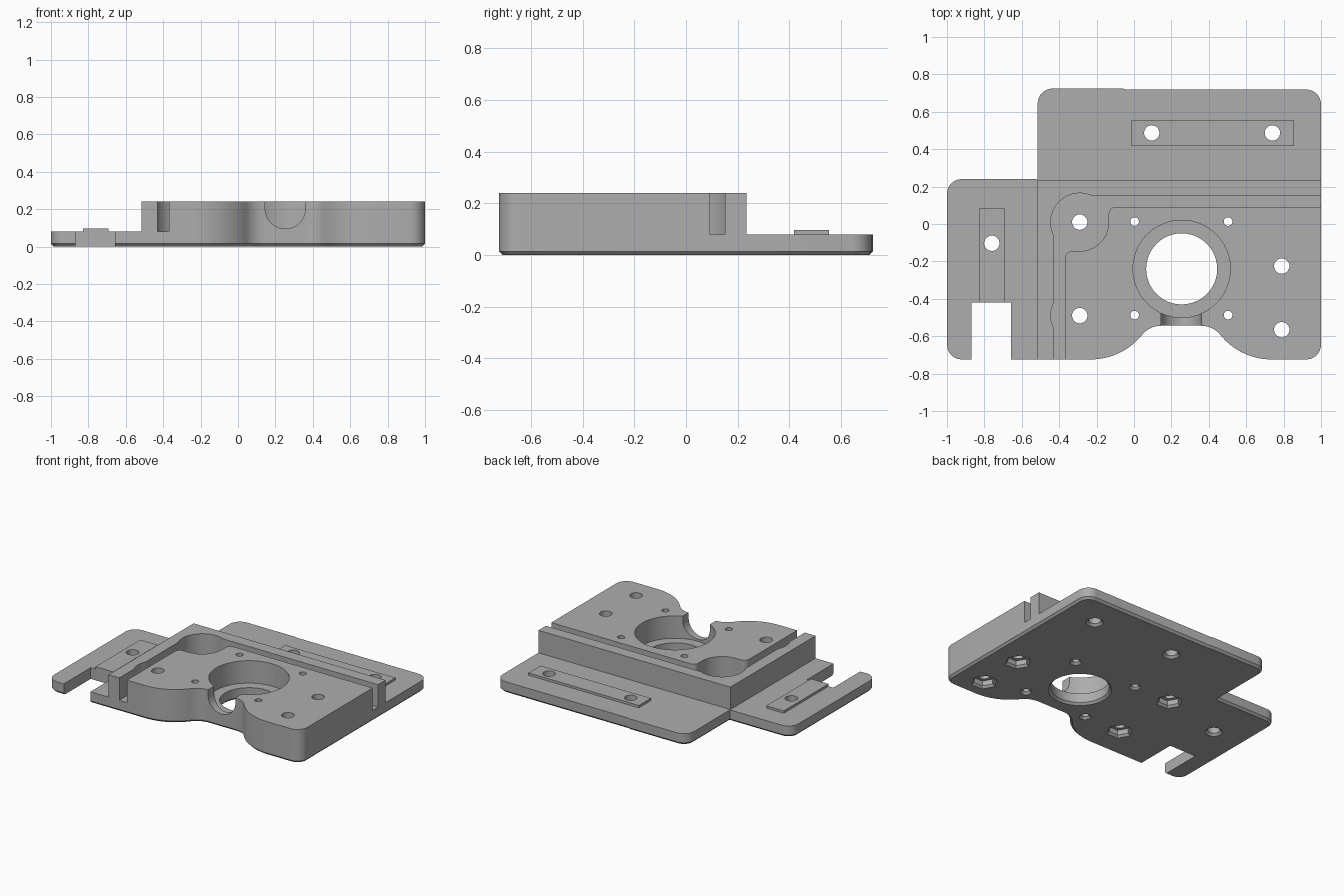
import bpy, bmesh
from math import cos, sin, radians, pi
from mathutils import Matrix

if "Cube" in bpy.data.objects:
    bpy.data.objects.remove(bpy.data.objects["Cube"], do_unlink=True)

grey = bpy.data.materials.new("plain_grey")
grey.use_nodes = True
grey.diffuse_color = (0.42, 0.42, 0.42, 1)
grey.node_tree.nodes["Principled BSDF"].inputs["Base Color"].default_value = (0.42, 0.42, 0.42, 1)

TOP, FLOOR, EDGE, CHAMFER = 0.24, 0.08, 0.724, 0.015


def arc(cx, cy, r, a0, a1, n=12):
    """Points along an arc, angles in degrees."""
    angles = [radians(a0 + (a1 - a0) * i / n) for i in range(n + 1)]
    return [(cx + r * cos(a), cy + r * sin(a)) for a in angles]


def make_object(name, bm):
    bmesh.ops.recalc_face_normals(bm, faces=bm.faces)
    mesh = bpy.data.meshes.new(name)
    bm.to_mesh(mesh)
    bm.free()
    mesh.materials.append(grey)
    ob = bpy.data.objects.new(name, mesh)
    bpy.context.collection.objects.link(ob)
    return ob


def prism(name, pts, z0, z1, chamfer=0, turn=None):
    """Extrude an outline; the chamfer tapers the lower rim inward."""
    bm = bmesh.new()
    base = bm.faces.new([bm.verts.new((x, y, z0 + chamfer)) for x, y in pts])
    base.normal_update()
    if base.normal.z > 0:
        base.normal_flip()
    copy = bmesh.ops.extrude_face_region(bm, geom=[base], use_keep_orig=True)
    for v in copy["geom"]:
        if isinstance(v, bmesh.types.BMVert):
            v.co.z = z1
    bmesh.ops.recalc_face_normals(bm, faces=bm.faces)
    if chamfer:
        low = [f for f in bm.faces if f.normal.z < -0.9]
        bmesh.ops.inset_region(bm, faces=low, thickness=chamfer, use_even_offset=True)
        for f in bm.faces:
            if f.normal.z < -0.9 and len(f.verts) > 4:
                for v in f.verts:
                    v.co.z = z0
    if turn:
        bm.transform(turn)
    return make_object(name, bm)


def box(name, x0, x1, y0, y1, z0, z1):
    return prism(name, [(x0, y0), (x1, y0), (x1, y1), (x0, y1)], z0, z1)


def cone(name, x, y, z0, z1, r0, r1, sides=48, spin=0):
    bm = bmesh.new()
    place = Matrix.Translation((x, y, (z0 + z1) / 2)) @ Matrix.Rotation(spin, 4, "Z")
    bmesh.ops.create_cone(bm, cap_ends=True, segments=sides, radius1=r0, radius2=r1,
                          depth=z1 - z0, matrix=place)
    return make_object(name, bm)


def cut(target, tool):
    mod = target.modifiers.new("cut", "BOOLEAN")
    mod.operation, mod.solver, mod.object = "DIFFERENCE", "EXACT", tool
    bpy.context.view_layer.objects.active = target
    bpy.ops.object.modifier_apply(modifier=mod.name)
    bpy.data.objects.remove(tool, do_unlink=True)


def drill(target, x, y, r, hexagon=False):
    """Through hole with a countersunk underside and optional nut pocket."""
    cut(target, cone("drill", x, y, -0.1, 0.4, r, r))
    if hexagon:
        cut(target, cone("nut_pocket", x, y, -0.02, 0.05, 0.072, 0.072, 6, pi / 6))
        cut(target, cone("nut_rim", x, y, -0.01, CHAMFER, 0.097, 0.072, 6, pi / 6))
    else:
        cut(target, cone("rim", x, y, -0.01, CHAMFER, r + 0.025, r))


# Stepped body: full outline, lowered at the left and the back
R = 0.08
outline = (
    arc(-1 + R, -EDGE + R, R, 180, 270)
    + arc(-0.23, -0.374, 0.35, 270, 321.3, 20)
    + arc(0.145, -0.674, 0.13, 141.3, 90)
    + arc(0.36, -0.674, 0.13, 90, 38.7)
    + arc(0.735, -0.374, 0.35, 218.7, 270, 20)
    + arc(1 - R, -EDGE + R, R, 270, 360)
    + arc(1 - R, 0.719 - R, R, 0, 90)
    + [(-0.04, 0.719), (-0.06, EDGE)]
    + arc(-0.515 + R, EDGE - R, R, 90, 180)
    + [(-0.515, 0.24)]
    + arc(-1 + R, 0.24 - R, R, 90, 180)
)
body = prism("mounting_body", outline, 0, TOP, CHAMFER)
cut(body, box("left_step", -1.2, -0.515, -1, 1, FLOOR, 0.5))
cut(body, box("back_step", -1.2, 1.2, 0.235, 1, FLOOR, 0.5))
cut(body, box("tab_slot", -0.868, -0.658, -1, -0.42, -0.1, 0.5))

# Cable channel with a round corner pocket
channel = (
    [(1.1, 0.15)]
    + arc(-0.29, 0.01, 0.155, 64.6, 205.4, 32)
    + arc(-0.29, -0.49, 0.155, 154.6, 205.4)
    + [(-0.43, -0.8), (-0.37, -0.8)]
    + arc(-0.33, -0.185, 0.04, 180, 90)
    + arc(-0.29, 0.01, 0.155, 270, 360, 24)
    + arc(-0.1, 0.055, 0.035, 180, 90)
    + [(1.1, 0.09)]
)
cut(body, prism("channel", channel, FLOOR, 0.5))

# Central bore, its wide seat and the front U-shaped notch
drill(body, 0.255, -0.24, 0.19)
cut(body, cone("seat", 0.255, -0.24, FLOOR, 0.5, 0.26, 0.26, 72))
notch = [(0.36, 0.5), (0.145, 0.5)] + arc(0.2525, 0.2025, 0.1075, 180, 360, 24)
cut(body, prism("notch", notch, 0.3, 0.7, turn=Matrix.Rotation(pi / 2, 4, "X")))

# Bolt holes with nut pockets, and small screw holes
for x, y in [(-0.29, 0.01), (-0.29, -0.49), (0.79, -0.225), (0.79, -0.565)]:
    drill(body, x, y, 0.041, True)
for x in (0.003, 0.503):
    for y in (0.013, -0.487):
        drill(body, x, y, 0.023)

# Raised pads with mounting holes
back_pad = box("back_pad", -0.015, 0.855, 0.418, 0.553, FLOOR, 0.097)
left_pad = box("left_pad", -0.83, -0.692, -0.42, 0.083, FLOOR, 0.097)
for pad, x, y in [(back_pad, 0.095, 0.487), (back_pad, 0.74, 0.487), (left_pad, -0.76, -0.103)]:
    drill(body, x, y, 0.041)
    cut(pad, cone("pad_hole", x, y, 0, 0.3, 0.041, 0.041))

# Smooth curved walls, keep edges sharp
for ob in (body, back_pad, left_pad):
    bpy.ops.object.select_all(action="DESELECT")
    ob.select_set(True)
    bpy.context.view_layer.objects.active = ob
    bpy.ops.object.shade_smooth_by_angle(angle=radians(30))
